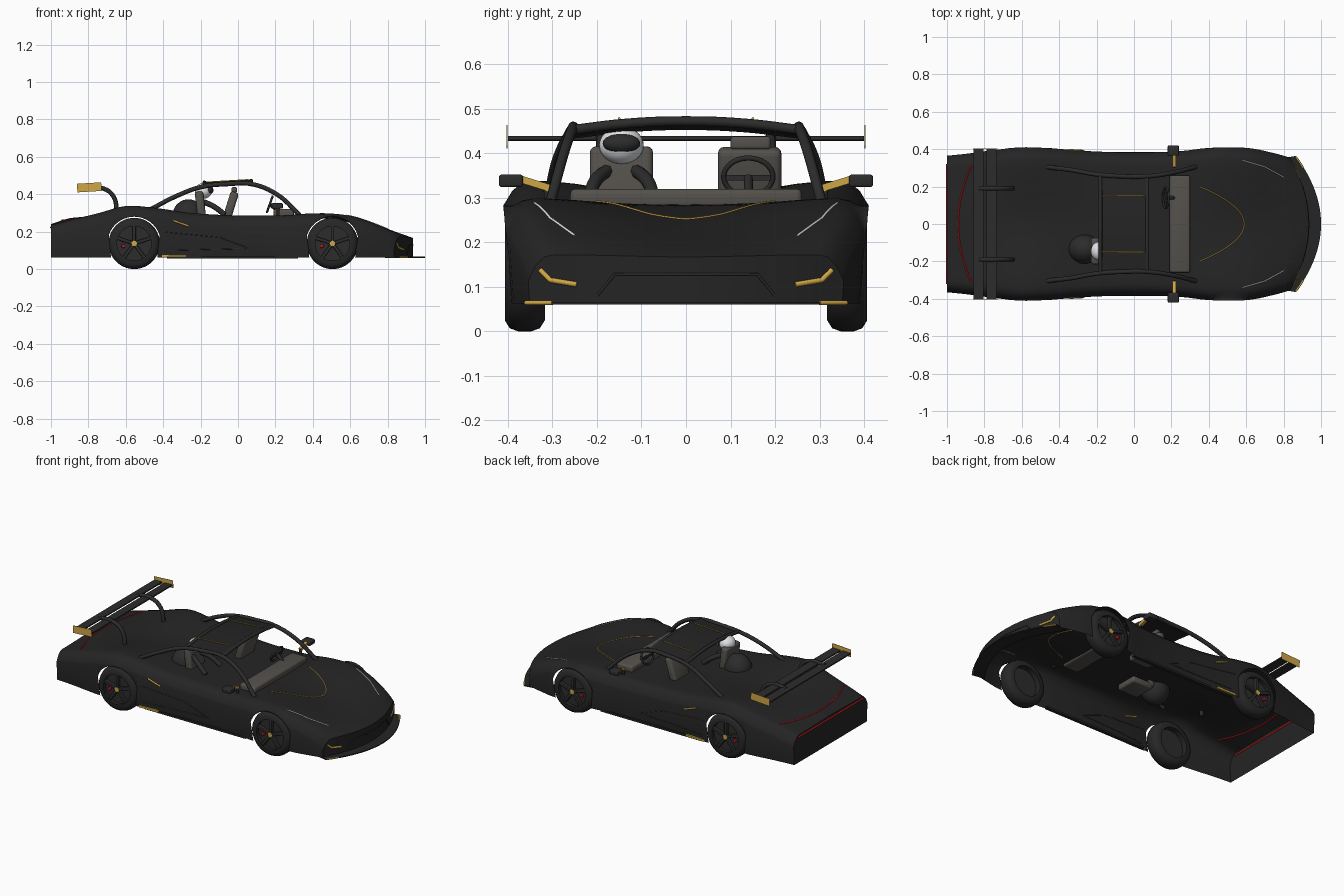
import bpy, bmesh, math
from mathutils import Vector, Matrix

cube = bpy.data.objects.get("Cube")
if cube:
    bpy.data.objects.remove(cube, do_unlink=True)


def material(name, r, g, b):
    m = bpy.data.materials.new(name)
    m.use_nodes = True
    m.diffuse_color = (r, g, b, 1)
    m.node_tree.nodes["Principled BSDF"].inputs["Base Color"].default_value = (r, g, b, 1)
    return m


PAINT = material("black paint", .018, .018, .018)
TRIM = material("dark trim", .025, .025, .025)
RUBBER = material("tyre rubber", .02, .02, .02)
GREY = material("seat grey", .09, .083, .073)
GOLD = material("gold", .62, .38, .06)
RED = material("red", .65, .01, .015)
WHITE = material("white", .8, .82, .85)


def finish(name, bm, mat, smooth=35):
    bmesh.ops.recalc_face_normals(bm, faces=bm.faces)
    me = bpy.data.meshes.new(name)
    bm.to_mesh(me)
    bm.free()
    me.materials.append(mat)
    me.shade_smooth()
    me.set_sharp_from_angle(angle=math.radians(smooth))
    ob = bpy.data.objects.new(name, me)
    bpy.context.collection.objects.link(ob)
    return ob


def box(name, mat, loc, size, tilt=0, axis='Y', bevel=0):
    bm = bmesh.new()
    bmesh.ops.create_cube(bm, size=1, matrix=Matrix.Diagonal((*size, 1)))
    if bevel:
        bmesh.ops.bevel(bm, geom=bm.edges[:], offset=bevel, segments=3, affect='EDGES', profile=.5)
    bm.transform(Matrix.Translation(loc) @ Matrix.Rotation(tilt, 4, axis))
    return finish(name, bm, mat)


def cylinder(name, mat, loc, radius, depth, sides=40):
    bm = bmesh.new()
    bmesh.ops.create_cone(bm, cap_ends=True, segments=sides, radius1=radius, radius2=radius, depth=depth)
    bm.transform(Matrix.Translation(loc) @ Matrix.Rotation(math.pi / 2, 4, 'X'))
    return finish(name, bm, mat)


def ball(name, mat, loc, size):
    bm = bmesh.new()
    bmesh.ops.create_uvsphere(bm, u_segments=28, v_segments=18, radius=1)
    bm.transform(Matrix.Translation(loc) @ Matrix.Diagonal((*size, 1)))
    return finish(name, bm, mat, 180)


def tube(name, mat, points, radius, smooth=True, closed=False):
    cu = bpy.data.curves.new(name, 'CURVE')
    cu.dimensions = '3D'
    cu.bevel_depth, cu.bevel_resolution, cu.use_fill_caps = radius, 2, True
    cu.resolution_u = 6
    sp = cu.splines.new('BEZIER' if smooth else 'POLY')
    pts = sp.bezier_points if smooth else sp.points
    pts.add(len(points) - 1)
    for p, co in zip(pts, points):
        if smooth:
            p.co = co
            p.handle_left_type = p.handle_right_type = 'AUTO'
        else:
            p.co = (*co, 1)
    sp.use_cyclic_u = closed
    cu.materials.append(mat)
    ob = bpy.data.objects.new(name, cu)
    bpy.context.collection.objects.link(ob)
    return ob


# Body stations: x, half width, fender height, centre height
STATIONS = [(-1, .365, .235, .24), (-.9, .375, .262, .272), (-.75, .395, .298, .282),
            (-.6, .41, .337, .295), (-.45, .405, .328, .30), (-.25, .39, .30, .29),
            (0, .382, .287, .285), (.25, .39, .288, .285), (.38, .405, .297, .28),
            (.5, .41, .297, .265), (.62, .405, .28, .246), (.78, .378, .23, .21),
            (.88, .362, .195, .185), (.935, .354, .172, .167)]
FRACTIONS = (0, .2, .4, .6, .75, .84, .9, .95, .985, 1)
AXLES = (-.555, .505)
HUB_Z, ARCH, FLOOR = .137, .143, .063


def station(x):
    i = max(k for k in range(len(STATIONS) - 1) if STATIONS[k][0] <= x + 1e-6)
    a, b = STATIONS[i], STATIONS[i + 1]
    p, n = STATIONS[max(i - 1, 0)], STATIONS[min(i + 2, len(STATIONS) - 1)]
    h = b[0] - a[0]
    t = (x - a[0]) / h
    out = []
    for k in (1, 2, 3):
        ma, mb = (b[k] - p[k]) / (b[0] - p[0]) * h, (n[k] - a[k]) / (n[0] - a[0]) * h
        out.append((2*t**3 - 3*t*t + 1) * a[k] + (t**3 - 2*t*t + t) * ma
                   + (3*t*t - 2*t**3) * b[k] + (t**3 - t*t) * mb)
    return out


# Open-bottomed body shell; its lower edge rises over each wheel
LIP = ARCH + .0008
xs = [x for x in (-1 + 1.935 * i / 60 for i in range(61)) if all(abs(x - c) > LIP + .005 for c in AXLES)]
for c in AXLES:
    xs += [c - LIP, c + LIP] + [c + ARCH * math.cos(math.pi * k / 20) for k in range(21)]
cols = [-f for f in FRACTIONS[:0:-1]] + list(FRACTIONS)
bm = bmesh.new()
rings = []
for x0 in sorted(xs):
    w, s, c = station(x0)
    axle = min(AXLES, key=lambda a: abs(a - x0))
    d = x0 - axle
    edge, shift = FLOOR, 0
    if abs(d) < ARCH + .0004:
        edge = HUB_Z + math.sqrt(max(0, ARCH ** 2 - d * d))
    elif abs(d) < LIP + .0004:
        shift = math.copysign(.02, -d)
    nose = min(1, max(0, (x0 - .6) / .335)) ** 2
    top = []
    for f in cols:
        g = abs(f)
        e = min(1, g / .82)
        z = c + (s - c) * e * e * (3 - 2 * e) - .06 * max(0, (g - .82) / .18) ** 3
        if g > .88:
            z = max(z, edge + .003)
        top.append(bm.verts.new((x0 - .1 * nose * f * f, w * f, z)))
    tuck = 1 - .025 * min(1, (top[0].co.z - edge) / .15)
    ends = [bm.verts.new((v.co.x + shift, v.co.y * tuck, edge)) for v in (top[0], top[-1])]
    rings.append([ends[0]] + top + [ends[1]])
for a, b in zip(rings, rings[1:]):
    for j in range(len(a) - 1):
        bm.faces.new((a[j], a[j + 1], b[j + 1], b[j]))
for ring in (rings[0], rings[-1]):
    low = [ring[0]] + [bm.verts.new((v.co.x, v.co.y * .975, FLOOR)) for v in ring[2:-2]] + [ring[-1]]
    for j in range(len(low) - 1):
        bm.faces.new((ring[j + 1], ring[j + 2], low[j + 1], low[j]))
body = finish("body_shell", bm, PAINT, 32)
bpy.context.view_layer.update()


def stripe(name, mat, points, axis, side=1, radius=.003, steps=8):
    """Lay a fine line on the body, projecting 2D points along an axis."""
    path = []
    for k in range((len(points) - 1) * steps + 1):
        i = min(k // steps, len(points) - 2)
        u, v = Vector(points[i]).lerp(Vector(points[i + 1]), k / steps - i)
        start, ray = {'Z': ((u, v, 2), (0, 0, -1)), 'X': ((2 * side, u, v), (-side, 0, 0)),
                      'Y': ((u, 2 * side, v), (0, -side, 0))}[axis]
        hit, co, _, _ = body.ray_cast(Vector(start), Vector(ray))
        if hit:
            path.append(co)
    if len(path) > 1:
        tube(name, mat, path, radius, smooth=False)


# Lines on the hood, tail and nose
stripe("hood_line", GOLD, [(.59 - .24 * (k / 8) ** 2, .025 * k) for k in range(-8, 9)], 'Z', steps=3)
stripe("tail_arc", RED, [(-.94 + .07 * (k / 8) ** 2, .039 * k) for k in range(-8, 9)], 'Z', steps=2, radius=.004)
stripe("tail_light", RED, [(-.32, .222), (.32, .222)], 'X', -1, .005)
stripe("nose_intake", TRIM, [(-.2, .08), (-.16, .128), (.16, .128), (.2, .08)], 'X')
for s in (1, -1):
    stripe("headlight_strip", WHITE, [(.58, s * .34), (.7, s * .305), (.8, s * .25)], 'Z')
    stripe("nose_light", GOLD, [(s * .328, .138), (s * .305, .115), (s * .245, .105)], 'X', radius=.006)
    stripe("intake_line", GOLD, [(-.345, .258), (-.265, .23)], 'Y', s, .005)
    stripe("door_crease", TRIM, [(-.4, .2), (-.1, .17), (.06, .11), (-.38, .1)], 'Y', s, .002)
    box("skirt_accent", GOLD, (-.34, s * .392, .07), (.13, .012, .012))
    box("side_skirt", PAINT, (-.03, s * .376, .062), (.7, .02, .012))

# Front splitter with gold tips
bm = bmesh.new()
rows = []
for k in range(-14, 15):
    y = .026 * k
    x = 1 - .135 * (y / .364) ** 2
    rows.append([bm.verts.new(p) for p in ((x, y, .06), (x - .08, y * .96, .06),
                                          (x - .08, y * .96, .066), (x, y, .066))])
for a, b in zip(rows, rows[1:]):
    for j in range(4):
        bm.faces.new((a[j], a[(j + 1) % 4], b[(j + 1) % 4], b[j]))
bm.faces.new(rows[0])
bm.faces.new(rows[-1])
finish("front_splitter", bm, PAINT)
for s in (1, -1):
    tube("splitter_tip", GOLD, [(.997 - .135 * (y / .364) ** 2, s * y, .064) for y in (.3, .33, .36)], .005)

# Wheels
TYRE = [(-.045, .092), (-.045, .112), (-.034, .13), (-.015, .137), (.015, .137),
        (.034, .13), (.045, .112), (.045, .092)]
for x, s in [(x, s) for x in AXLES for s in (1, -1)]:
    bm = bmesh.new()
    vs = [bm.verts.new((0, y, r)) for y, r in TYRE]
    es = [bm.edges.new((vs[i], vs[(i + 1) % len(vs)])) for i in range(len(vs))]
    bmesh.ops.spin(bm, geom=vs + es, axis=(0, 1, 0), cent=(0, 0, 0), angle=math.tau, steps=48)
    bmesh.ops.remove_doubles(bm, verts=bm.verts, dist=.0005)
    bm.transform(Matrix.Translation((x, s * .362, HUB_Z)))
    finish("tyre", bm, RUBBER, 50)
    cylinder("brake_disc", TRIM, (x, s * .368, HUB_Z), .094, .03)
    cylinder("hub", GOLD, (x, s * .398, HUB_Z), .015, .016, 16)
    for k in range(5):
        a = math.tau * k / 5
        box("spoke", TRIM, (x + .05 * math.sin(a), s * .393, HUB_Z + .05 * math.cos(a)),
            (.018, .022, .095), a, bevel=.003)
    for dz in (-.014, .018):
        box("caliper", RED, (x - .058, s * .39, HUB_Z + dz), (.018, .014, .018), bevel=.003)

# Roof panel, pillars and mirrors
bm = bmesh.new()
bmesh.ops.create_grid(bm, x_segments=6, y_segments=16, size=1)
for v in bm.verts:
    u, t = v.co.x, v.co.y
    v.co = (-.055 + .12 * u, .25 * t, .472 - .018 * t * t + .008 * u)
bmesh.ops.solidify(bm, geom=bm.faces[:], thickness=.01)
finish("roof_panel", bm, PAINT)
for x, z in ((-.18, .463), (.07, .472)):
    tube("roof_bow", TRIM, [(x, y, z - .02 * (y / .26) ** 2) for y in (-.26, -.13, 0, .13, .26)], .011)
for s in (1, -1):
    tube("side_pillar", TRIM, [(-.47, s * .305, .318), (-.33, s * .288, .39), (-.2, s * .265, .438),
                               (-.05, s * .255, .455), (.07, s * .255, .455), (.21, s * .275, .398),
                               (.33, s * .305, .288)], .012)
    tube("roof_line", GOLD, [(x, s * .15, .4715 + .06 * (x + .055)) for x in (-.17, .05)], .003)
    box("mirror", TRIM, (.21, s * .393, .338), (.06, .054, .028), bevel=.006)
    box("mirror_stem", GOLD, (.215, s * .34, .332), (.018, .07, .016), s * .3, 'X')
    tube("mirror_foot", TRIM, [(.215, s * .31, .285), (.215, s * .312, .325)], .008)

# Rear wing
for x in (-.832, -.762):
    box("wing_slat", TRIM, (x, 0, .433), (.054, .8, .008), -.04)
for s in (1, -1):
    box("wing_endplate", GOLD, (-.795, s * .402, .437), (.13, .002, .046), -.06)
    tube("wing_strut", TRIM, [(-.83, s * .19, .43), (-.74, s * .19, .436), (-.67, s * .19, .395),
                              (-.645, s * .19, .28)], .012)

# Cabin
box("dashboard", GREY, (.245, 0, .298), (.11, .52, .044), bevel=.012)
for x, y in ((-.2, -.145), (-.04, .143)):
    box("seat_back", GREY, (x, y, .335), (.045, .142, .16), -.12 if y < 0 else .3, bevel=.014)
    box("seat_cushion", GREY, (x + .07, y, .26), (.14, .14, .04), bevel=.012)
box("headrest", GREY, (-.02, .145, .423), (.03, .09, .03), bevel=.008)
ring = [(.17 + .015 * math.sin(a), .14 + .055 * math.cos(a), .347 + .042 * math.sin(a))
        for a in (math.tau * k / 20 for k in range(20))]
tube("steering_wheel", TRIM, ring, .006, closed=True)
box("steering_spoke", TRIM, (.17, .14, .345), (.01, .1, .012))
tube("steering_column", TRIM, [(.17, .14, .345), (.23, .14, .3)], .01)

# Driver
ball("driver_torso", TRIM, (-.265, -.135, .285), (.085, .078, .088))
ball("helmet", WHITE, (-.185, -.145, .418), (.046, .05, .042))
ball("visor", TRIM, (-.155, -.145, .422), (.024, .042, .022))
for s in (1, -1):
    tube("driver_arm", TRIM, [(-.2, -.145 + s * .028, .365), (-.13, -.145 + s * .06, .335),
                              (-.07, -.145 + s * .075, .29)], .015)
